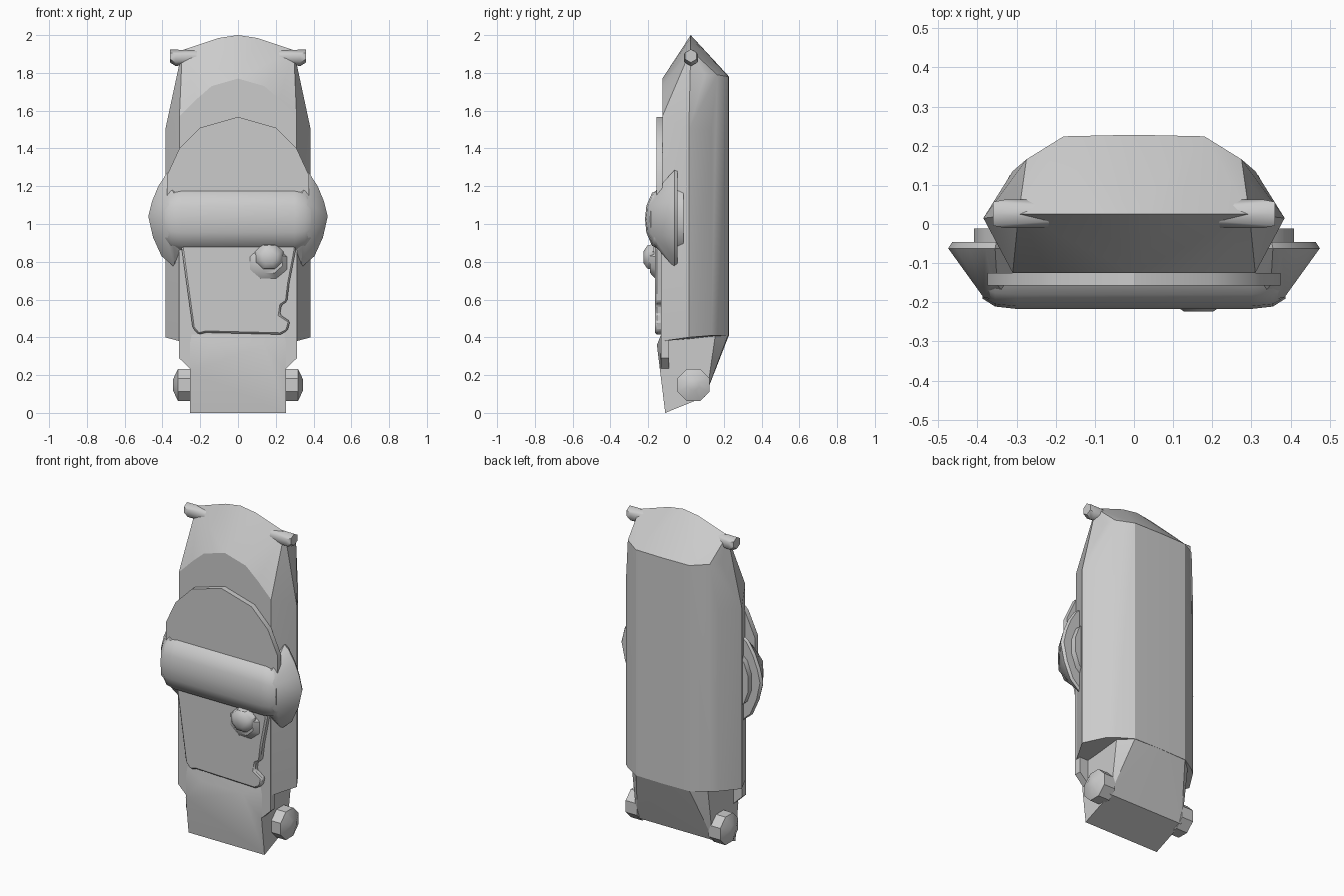
import bpy, bmesh, math

if "Cube" in bpy.data.objects:
    bpy.data.objects.remove(bpy.data.objects["Cube"])

def finish(name, bm, angle=30, bevel=0):
    bmesh.ops.recalc_face_normals(bm, faces=bm.faces)
    me = bpy.data.meshes.new(name)
    bm.to_mesh(me)
    bm.free()
    ob = bpy.data.objects.new(name, me)
    bpy.context.collection.objects.link(ob)
    if bevel:
        m = ob.modifiers.new("edge", 'BEVEL')
        m.width, m.segments, m.limit_method = bevel, 1, 'ANGLE'
    bpy.ops.object.select_all(action='DESELECT')
    ob.select_set(True)
    bpy.context.view_layer.objects.active = ob
    bpy.ops.object.shade_smooth_by_angle(angle=math.radians(angle))
    return ob

def hull(name, pts, angle=30, mirror=False):
    """Convex solid around the points (optionally mirrored across x)."""
    bm = bmesh.new()
    pts = list(pts)
    if mirror:
        pts += [(-x, y, z) for x, y, z in pts]
    for p in pts:
        bm.verts.new(p)
    bmesh.ops.remove_doubles(bm, verts=bm.verts, dist=1e-5)
    bmesh.ops.convex_hull(bm, input=bm.verts)
    bmesh.ops.delete(bm, geom=[v for v in bm.verts if not v.link_faces], context='VERTS')
    bmesh.ops.dissolve_limit(bm, angle_limit=math.radians(1.5), verts=bm.verts, edges=bm.edges)
    return finish(name, bm, angle)

def prism(name, outline, y0, y1, bevel=0):
    """Front-view outline (x, z) extruded from y0 to y1."""
    bm = bmesh.new()
    a = [bm.verts.new((x, y0, z)) for x, z in outline]
    b = [bm.verts.new((x, y1, z)) for x, z in outline]
    bm.faces.new(a)
    bm.faces.new(b)
    for i in range(len(a)):
        j = (i + 1) % len(a)
        bm.faces.new((a[i], a[j], b[j], b[i]))
    return finish(name, bm, 30, bevel)

def sym(half):
    return half + [(-x, z) for x, z in reversed(half) if x]

def ring_x(x, y, z, r, n, rot=0.5):
    return [(x, y + r * math.cos(2 * math.pi * (i + rot) / n),
             z + r * math.sin(2 * math.pi * (i + rot) / n)) for i in range(n)]

def ring_y(x, y, z, rx, rz, n):
    return [(x + rx * math.cos(2 * math.pi * (i + .5) / n), y,
             z + rz * math.sin(2 * math.pi * (i + .5) / n)) for i in range(n)]

# Main shell with ridged roof
shell = [(.31, -.125, .38), (.385, .015, .40), (.31, .135, .41), (.275, .165, .41),
         (.18, .224, .41), (0, .228, .41)]
shell += [(x, y, 1.5) for x, y, z in shell]
shell += [(0, -.125, 1.77), (.14, -.125, 1.73), (.22, -.125, 1.66), (.31, -.125, 1.57),
          (.305, .025, 1.85), (.30, .1, 1.79), (.275, .165, 1.79), (.18, .224, 1.78),
          (0, .228, 1.78), (0, .025, 2), (.1, .025, 1.985), (.2, .025, 1.95),
          (.295, .025, 1.92)]
hull("body_shell", shell, 30, True)

# Tapered foot
hull("foot", [(.255, -.11, 0), (.255, .1, .085), (.255, .12, .17), (.255, -.137, .22),
              (.14, -.154, .36), (.255, -.13, .42), (.255, .155, .41), (.18, .222, .41),
              (0, .227, .41)], 25, True)

# Front plate with chamfered lower corners
prism("front_plate", sym([(.25, .23), (.312, .29), (.312, 1.1)]), -.132, -.09)

# Arched panel above the visor
prism("arch_panel", sym([(.375, 1.13), (.375, 1.26), (.31, 1.4), (.2, 1.51), (0, 1.567)]),
      -.157, -.125)

# Door with a notched edge
prism("door", [(-.305, .92), (-.24, .45), (-.21, .415), (-.17, .425), (.225, .415),
               (.262, .435), (.275, .485), (.222, .52), (.23, .57), (.26, .59),
               (.272, .69), (.305, .86), (.305, .92)], -.163, -.12, .009)

# Rounded visor band
profile = [(0, .16), (-.05, .14), (-.08, .07), (-.087, 0), (-.08, -.07), (-.05, -.14), (0, -.163)]
band = [(x, -.13 + s * y, 1.025 + s * z)
        for x, s in ((0, 1), (.30, 1), (.355, .93), (.387, .7)) for y, z in profile]
band += [(.38, -.11, 1.12), (.38, -.11, .9)]
hull("visor", band, 50, True)

# Knob and its skirt
hull("knob_skirt", ring_y(.16, -.155, .79, .115, .095, 8) + ring_y(.165, -.19, .805, .075, .07, 8), 40)
hull("knob", ring_y(.165, -.17, .825, .082, .075, 8) + ring_y(.165, -.205, .825, .07, .066, 8)
     + ring_y(.165, -.224, .825, .04, .035, 8), 40)

# Paired side parts
rim = [(.28, 1.2), (.355, 1.285), (.38, 1.265), (.422, 1.2), (.455, 1.12), (.475, 1.04),
       (.45, .93), (.405, .83), (.335, .77), (.27, .8)]
for s, side in ((1, "right"), (-1, "left")):
    ear = [(s * x, -.062, z) for x, z in rim]
    ear += [(s * (.3 + .94 * (x - .3)), -.046, 1.03 + .98 * (z - 1.03)) for x, z in rim]
    ear += [(s * (.345 + .47 * (x - .345)), -.155, 1.03 + .6 * (z - 1.03)) for x, z in rim]
    ear += [(s * .385, -.187, 1.1), (s * .385, -.187, .95), (s * .31, -.205, 1.1), (s * .31, -.205, .95)]
    hull("ear_" + side, ear, 35)
    hull("ear_backing_" + side, [p for y in (-.06, -.012)
                                 for p in ring_y(s * .3, y, 1.03, .113, .175, 12)], 35)
    hull("foot_wheel_" + side, ring_x(s * .24, .04, .148, .092, 8) + ring_x(s * .318, .04, .148, .092, 8)
         + ring_x(s * .345, .04, .148, .03, 8), 40)
    hull("roof_peg_" + side, ring_x(s * .2, .026, 1.885, .036, 6, 0) + ring_x(s * .33, .026, 1.878, .042, 6)
         + ring_x(s * .36, .026, 1.89, .035, 6), 35)
